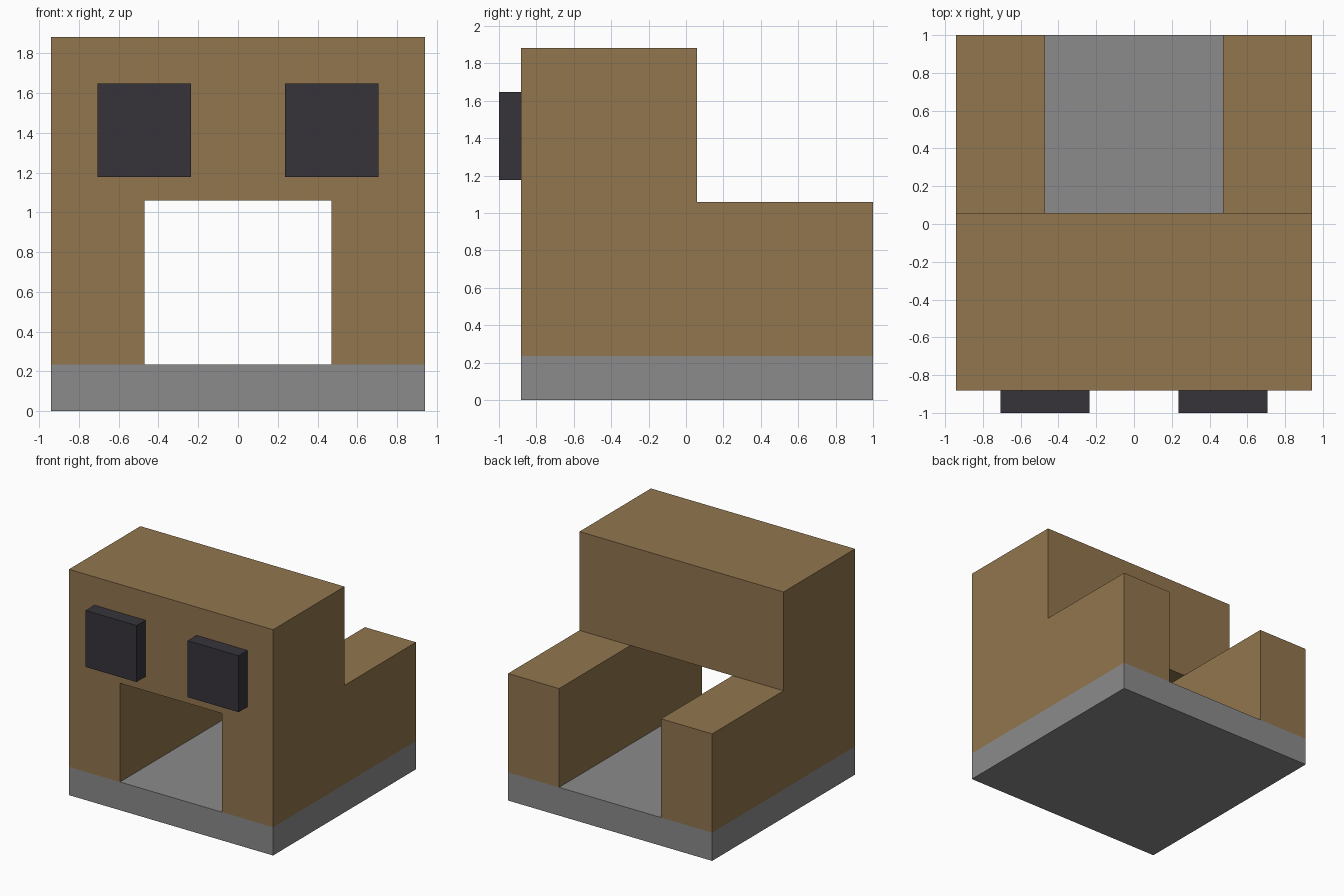
import bpy
import bmesh
from math import radians
from mathutils import Vector

default_cube = bpy.data.objects.get("Cube")
if default_cube:
    bpy.data.objects.remove(default_cube, do_unlink=True)

U = 2 / 17          # block unit: the model is 17 units deep
FRONT = -7.5        # front wall plane, in units
BACK = 8.5
HALF = 8            # half width


def make_material(name, colour):
    mat = bpy.data.materials.new(name)
    mat.use_nodes = True
    mat.diffuse_color = (*colour, 1)
    mat.node_tree.nodes["Principled BSDF"].inputs["Base Color"].default_value = (*colour, 1)
    return mat


def finish(name, bm, mat):
    bmesh.ops.recalc_face_normals(bm, faces=bm.faces)
    mesh = bpy.data.meshes.new(name)
    bm.to_mesh(mesh)
    bm.free()
    mesh.materials.append(mat)
    obj = bpy.data.objects.new(name, mesh)
    bpy.context.scene.collection.objects.link(obj)
    return obj


def box(name, lo, hi, mat):
    """Box between two corners given in block units."""
    lo, hi = Vector(lo) * U, Vector(hi) * U
    bm = bmesh.new()
    bmesh.ops.create_cube(bm, size=1)
    bmesh.ops.scale(bm, vec=hi - lo, verts=bm.verts)
    bmesh.ops.translate(bm, vec=(lo + hi) / 2, verts=bm.verts)
    return finish(name, bm, mat)


def block_shell(name, cuts, filled, mat):
    """One clean outer skin around the filled cells of a cut grid."""
    bm = bmesh.new()
    for cell in filled:
        for axis in range(3):
            a, b = (axis + 1) % 3, (axis + 2) % 3
            for side in (0, 1):
                neighbour = list(cell)
                neighbour[axis] += 2 * side - 1
                if tuple(neighbour) in filled:
                    continue
                corners = []
                for da, db in ((0, 0), (1, 0), (1, 1), (0, 1)):
                    i = list(cell)
                    i[axis] += side
                    i[a] += da
                    i[b] += db
                    corners.append(bm.verts.new([cuts[k][i[k]] * U for k in range(3)]))
                bm.faces.new(corners)
    bmesh.ops.remove_doubles(bm, verts=bm.verts, dist=0.001)
    bmesh.ops.recalc_face_normals(bm, faces=bm.faces)
    bmesh.ops.dissolve_limit(bm, angle_limit=radians(1), verts=bm.verts, edges=bm.edges)
    return finish(name, bm, mat)


brown = make_material("brown wood", (0.283, 0.181, 0.076))
grey = make_material("grey stone", (0.258, 0.258, 0.258))
dark = make_material("dark charcoal", (0.037, 0.034, 0.042))

# Stone floor slab
box("base_slab", (-HALF, FRONT, 0), (HALF, BACK, 2), grey)

# Two side walls running front to back, bridged by a tall front block
cuts = ((-HALF, -4, 4, HALF), (FRONT, 0.5, BACK), (2, 9, 16))
walls = {(x, y, 0) for x in (0, 2) for y in (0, 1)}
bridge = {(x, 0, 1) for x in range(3)}
block_shell("body", cuts, walls | bridge, brown)

# Raised dark squares on the front, one per side
for side, sign in (("left", 1), ("right", -1)):
    inner, outer = sorted((2 * sign, 6 * sign))
    box(side + "_front_square", (inner, FRONT - 1, 10), (outer, FRONT, 14), dark)
